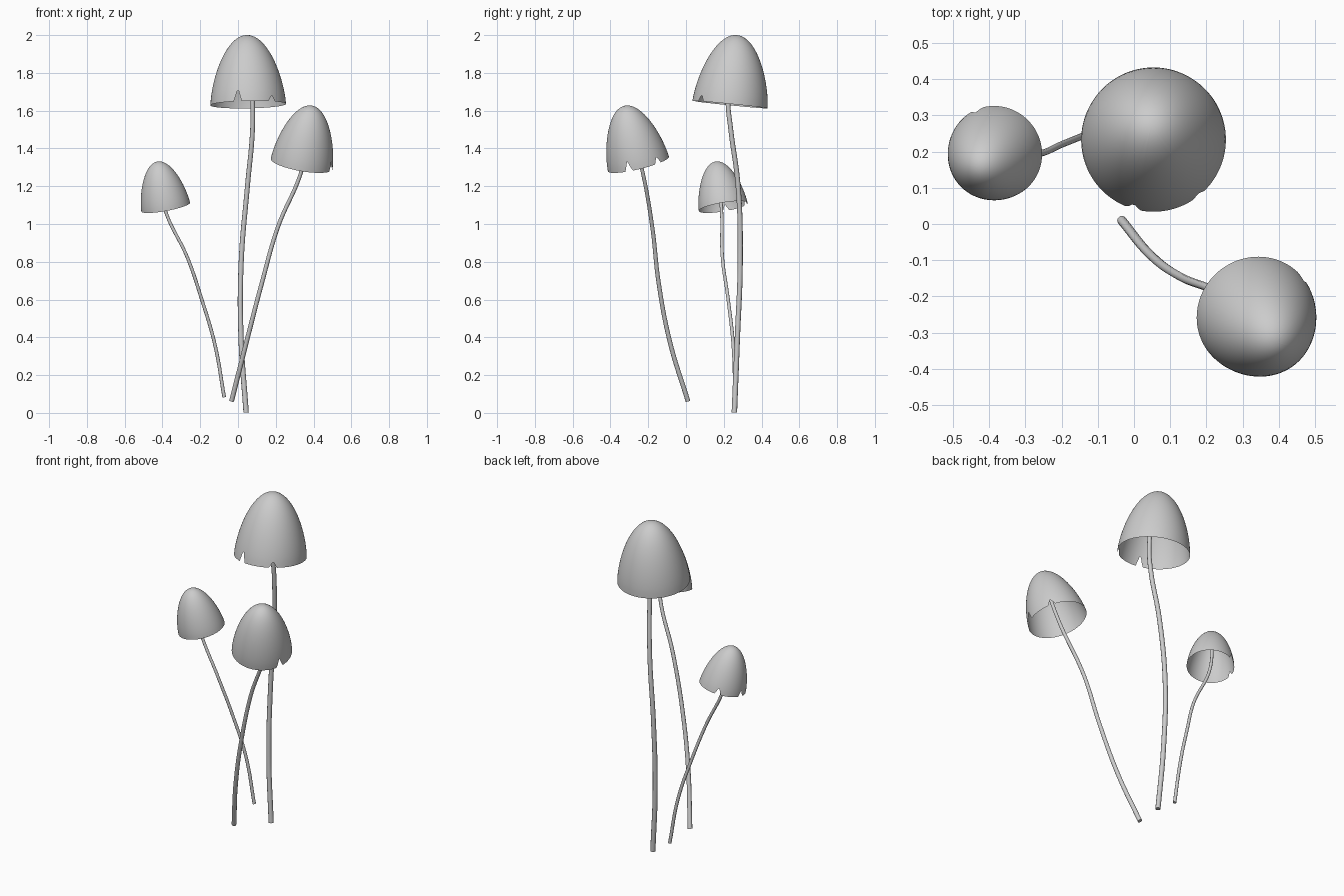
import bpy, bmesh, math
from mathutils import Vector

if "Cube" in bpy.data.objects:
    bpy.data.objects.remove(bpy.data.objects["Cube"])


def make_cap(name, rim, apex, radius, notches, rings=22, segs=144):
    """Thin open bell around the rim-to-apex axis; notches = (world angle, half width, depth)."""
    rim, apex = Vector(rim), Vector(apex)
    axis = apex - rim
    n = axis.normalized()
    u = Vector((1, 0, 0))
    u = (u - n * u.dot(n)).normalized()
    v = n.cross(u)
    bm = bmesh.new()
    top = bm.verts.new(apex)
    cols = []
    for j in range(segs):
        deg = 360 * j / segs
        cut = 0
        for ang, half, depth in notches:
            d = abs((deg - ang + 180) % 360 - 180)
            cut = max(cut, depth * (1 - d / half))
        col = []
        for i in range(1, rings + 1):
            t = 1 - (i / rings) ** 1.7
            t += cut * (1 - t)                      # pull the rim up at a tear
            r = radius * math.sqrt(max(0, 1 - t ** 1.5))
            a = math.radians(deg)
            col.append(bm.verts.new(rim + axis * t + (u * math.cos(a) + v * math.sin(a)) * r))
        cols.append(col)
    for j in range(segs):
        a, b = cols[j], cols[(j + 1) % segs]
        bm.faces.new((top, a[0], b[0]))
        for i in range(rings - 1):
            bm.faces.new((a[i], a[i + 1], b[i + 1], b[i]))
    for f in bm.faces:
        f.smooth = True
    me = bpy.data.meshes.new(name)
    bm.to_mesh(me)
    bm.free()
    bpy.context.collection.objects.link(bpy.data.objects.new(name, me))


def make_stem(name, pts, r0, r1):
    """Slender tapered tube through the given points."""
    cu = bpy.data.curves.new(name, 'CURVE')
    cu.dimensions = '3D'
    cu.bevel_depth = 1
    cu.bevel_resolution = 3
    cu.resolution_u = 10
    cu.use_fill_caps = True
    sp = cu.splines.new('BEZIER')
    sp.bezier_points.add(len(pts) - 1)
    for k, (bp, p) in enumerate(zip(sp.bezier_points, pts)):
        bp.co = p
        bp.handle_left_type = bp.handle_right_type = 'AUTO'
        bp.radius = r0 + (r1 - r0) * k / (len(pts) - 1)
    ob = bpy.data.objects.new(name, cu)
    bpy.context.collection.objects.link(ob)
    bpy.ops.object.select_all(action='DESELECT')
    ob.select_set(True)
    bpy.context.view_layer.objects.active = ob
    bpy.ops.object.convert(target='MESH')
    bpy.ops.object.shade_smooth_by_angle(angle=math.radians(50))


# Tall mushroom
make_cap("tall_cap", (0.054, 0.233, 1.632), (0.047, 0.270, 2.0), 0.2,
         [(254, 6, 0.19), (309, 6, 0.10)])
make_stem("tall_stem", [(0.043, 0.256, 0.002), (0.016, 0.272, 0.4), (0.017, 0.287, 0.8),
                        (0.05, 0.276, 1.2), (0.077, 0.237, 1.5), (0.077, 0.222, 1.65),
                        (0.062, 0.24, 1.96)], 0.0145, 0.012)

# Medium mushroom
make_cap("medium_cap", (0.337, -0.252, 1.318), (0.391, -0.326, 1.625), 0.166,
         [(340, 7, 0.17), (38, 7, 0.12)])
make_stem("medium_stem", [(-0.034, 0.01, 0.063), (0.045, -0.085, 0.375), (0.127, -0.145, 0.69),
                          (0.21, -0.178, 0.98), (0.339, -0.233, 1.29),
                          (0.387, -0.312, 1.585)], 0.013, 0.0095)

# Small mushroom
make_cap("small_cap", (-0.383, 0.197, 1.09), (-0.427, 0.157, 1.33), 0.131,
         [(113, 8, 0.16), (175, 8, 0.14)])
make_stem("small_stem", [(-0.073, 0.26, 0.083), (-0.122, 0.25, 0.36), (-0.195, 0.222, 0.61),
                         (-0.267, 0.193, 0.82), (-0.386, 0.188, 1.075),
                         (-0.425, 0.165, 1.30)], 0.0095, 0.0085)
